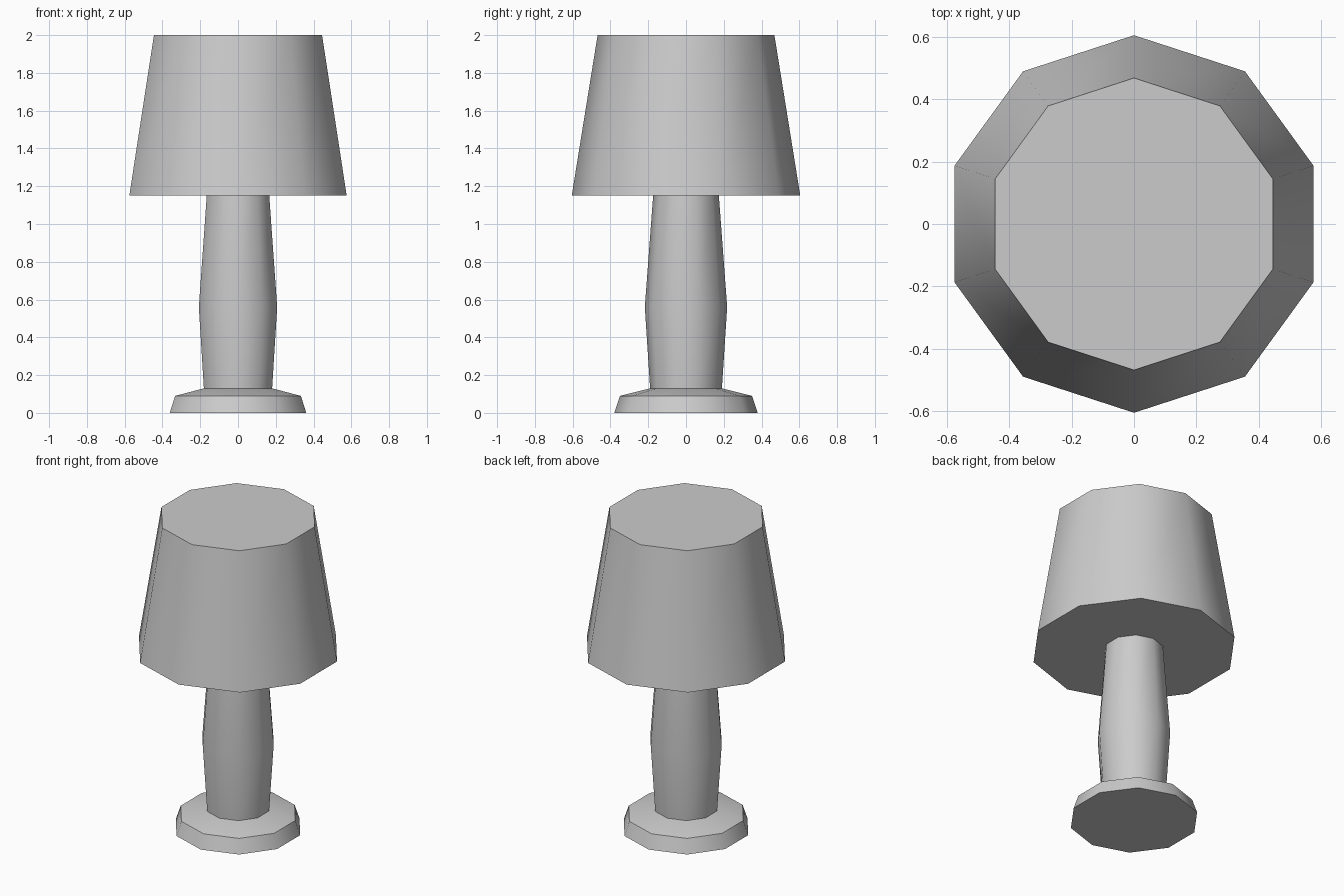
import bpy
import bmesh
from math import cos, sin, pi, radians

SIDES = 10

cube = bpy.data.objects.get("Cube")
if cube:
    bpy.data.objects.remove(cube, do_unlink=True)

grey = bpy.data.materials.new("light_grey")
grey.use_nodes = True
grey.diffuse_color = (0.6, 0.6, 0.6, 1)
grey.node_tree.nodes["Principled BSDF"].inputs["Base Color"].default_value = (0.6, 0.6, 0.6, 1)


def turned_part(name, profile):
    """Ten-sided closed solid from (radius, height) pairs, a corner facing +y."""
    bm = bmesh.new()
    rings = []
    for radius, z in profile:
        angles = [pi / 2 + 2 * pi * i / SIDES for i in range(SIDES)]
        rings.append([bm.verts.new((radius * cos(a), radius * sin(a), z)) for a in angles])
    for low, high in zip(rings, rings[1:]):
        for i in range(SIDES):
            j = (i + 1) % SIDES
            bm.faces.new((low[i], low[j], high[j], high[i]))
    bm.faces.new(rings[0][::-1])
    bm.faces.new(rings[-1])
    mesh = bpy.data.meshes.new(name)
    bm.to_mesh(mesh)
    bm.free()
    mesh.materials.append(grey)
    part = bpy.data.objects.new(name, mesh)
    bpy.context.collection.objects.link(part)
    # Round sides, crisp rims
    bpy.ops.object.select_all(action="DESELECT")
    part.select_set(True)
    bpy.context.view_layer.objects.active = part
    bpy.ops.object.shade_smooth_by_angle(angle=radians(40))
    return part


# Foot, bulging stem and closed tapered shade
turned_part("lamp_base", [(0.38, 0), (0.35, 0.09), (0.19, 0.13)])
turned_part("lamp_stem", [(0.19, 0.13), (0.218, 0.56), (0.174, 1.15)])
turned_part("lamp_shade", [(0.605, 1.15), (0.468, 2.0)])
